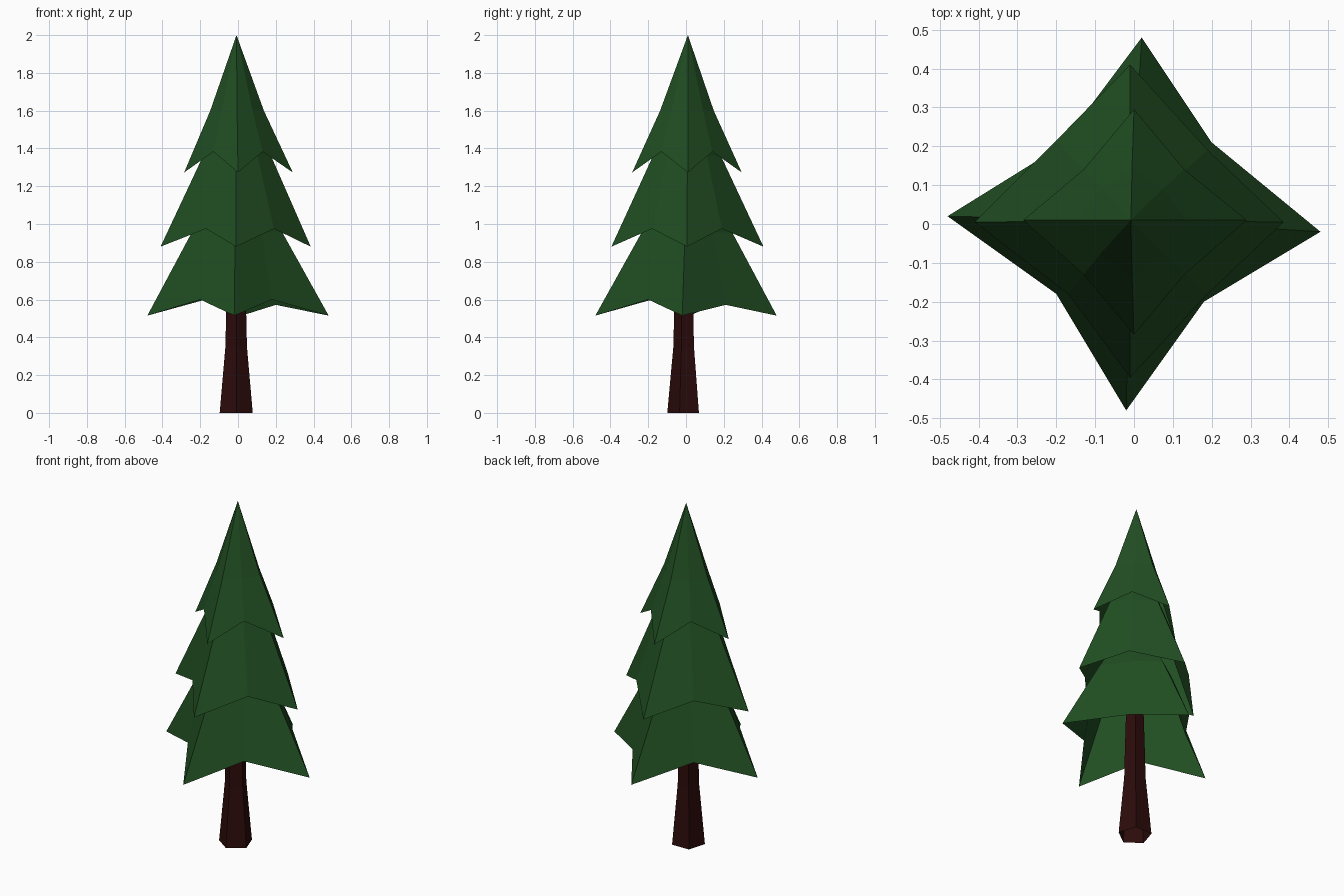
import bpy, bmesh, math

cube = bpy.data.objects.get("Cube")
if cube:
    bpy.data.objects.remove(cube, do_unlink=True)


def material(name, rgb):
    mat = bpy.data.materials.new(name)
    mat.use_nodes = True
    colour = (*rgb, 1)
    mat.diffuse_color = colour
    mat.node_tree.nodes["Principled BSDF"].inputs["Base Color"].default_value = colour
    return mat


def skin(name, rings, mat, apex=None):
    """Join equal-length rings, listed from the bottom up, with an optional tip."""
    bm = bmesh.new()
    loops = [[bm.verts.new(p) for p in ring] for ring in rings]
    count = len(loops[0])
    for low, high in zip(loops, loops[1:]):
        for i in range(count):
            j = (i + 1) % count
            bm.faces.new((low[i], low[j], high[j], high[i]))
    if apex:
        tip = bm.verts.new(apex)
        for i in range(count):
            bm.faces.new((loops[-1][i], loops[-1][(i + 1) % count], tip))
    mesh = bpy.data.meshes.new(name)
    bm.to_mesh(mesh)
    bm.free()
    mesh.materials.append(mat)
    obj = bpy.data.objects.new(name, mesh)
    bpy.context.collection.objects.link(obj)


def branch_tier(name, hem, mid_z, mid_ridge, mid_valley, apex_z):
    """Open star-shaped skirt: the hem alternates tips and notches."""
    middle = []
    for i, (x, y, z) in enumerate(hem):
        r = mid_valley if i % 2 else mid_ridge
        a = math.atan2(y, x)
        middle.append((r * math.cos(a) - 0.005, r * math.sin(a) + 0.005, mid_z))
    skin(name, [hem, middle], needles, apex=(-0.008, 0.01, apex_z))


needles = material("needle green", (0.015, 0.077, 0.016))
bark = material("dark red bark", (0.025, 0.0033, 0.0033))

# Five-sided tapering trunk, open at the foot
trunk_rings = []
for z, r in ((0, 0.092), (0.35, 0.06), (0.52, 0.056), (0.9, 0.045)):
    angles = [math.radians(55 + 72 * k) for k in range(5)]
    trunk_rings.append([(r * math.cos(a) - 0.01, r * math.sin(a) - 0.007, z) for a in angles])
skin("trunk", trunk_rings, bark)

# Three overlapping tiers of branches, hems listed anticlockwise
branch_tier("lower_branches", [
    (0.48, -0.02, 0.515), (0.2, 0.21, 0.572), (0.02, 0.48, 0.515),
    (-0.19, 0.2, 0.595), (-0.48, 0.02, 0.515), (-0.2, -0.18, 0.6),
    (-0.02, -0.48, 0.515), (0.18, -0.2, 0.6),
], 0.955, 0.24, 0.195, 1.35)

branch_tier("middle_branches", [
    (0.385, 0.005, 0.88), (0.19, 0.19, 0.975), (-0.01, 0.41, 0.88),
    (-0.2, 0.215, 0.965), (-0.41, 0.005, 0.88), (-0.17, -0.18, 0.975),
    (-0.01, -0.395, 0.88), (0.19, -0.18, 0.975),
], 1.36, 0.18, 0.15, 1.72)

branch_tier("top_branches", [
    (0.29, 0.01, 1.273), (0.13, 0.14, 1.383), (0, 0.295, 1.273),
    (-0.13, 0.14, 1.383), (-0.285, 0.01, 1.273), (-0.13, -0.13, 1.383),
    (0, -0.285, 1.273), (0.13, -0.13, 1.383),
], 1.6, 0.142, 0.116, 2.0)
